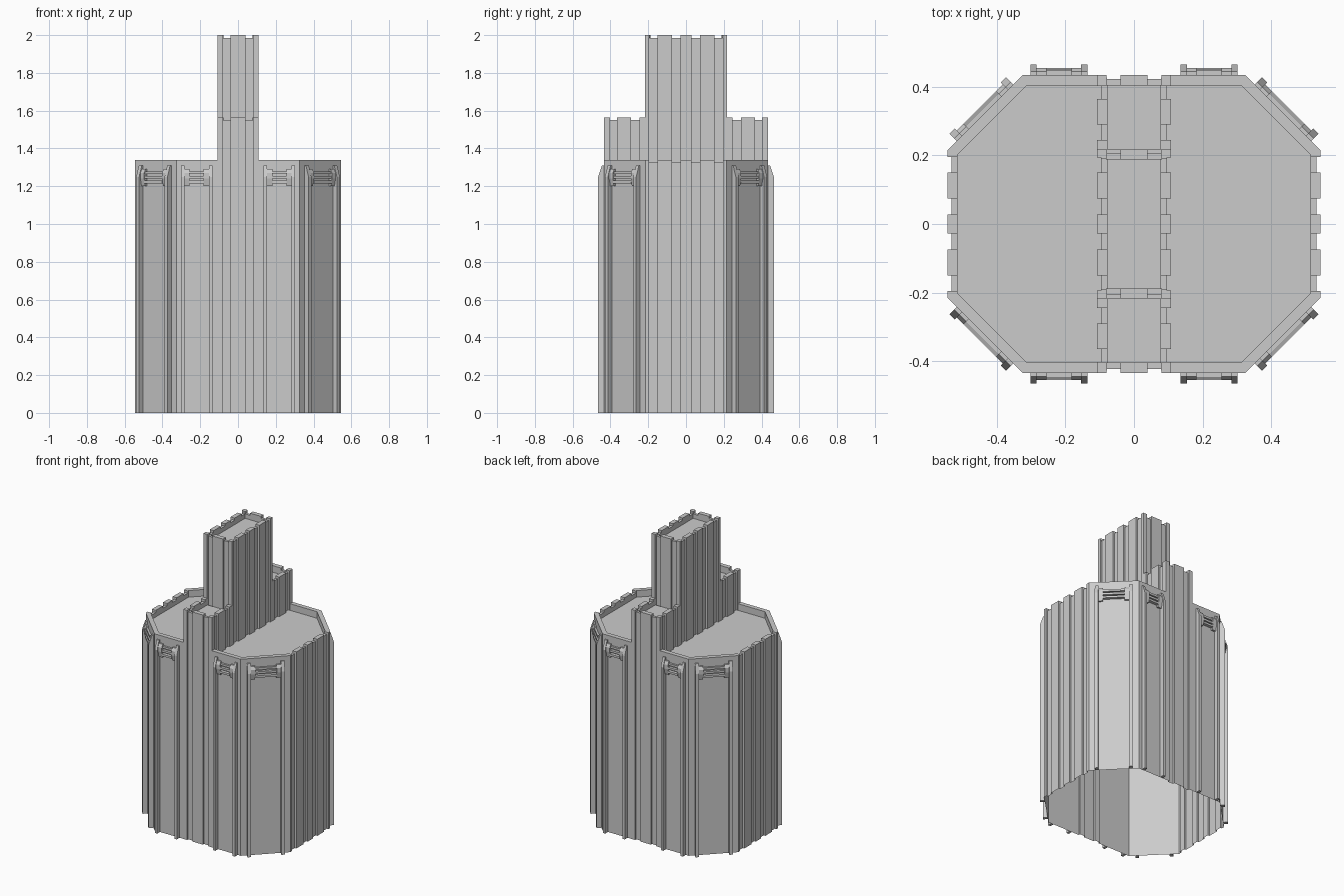
import bpy, bmesh
from math import pi, atan2, sqrt
from mathutils import Vector, Matrix

if "Cube" in bpy.data.objects:
    bpy.data.objects.remove(bpy.data.objects["Cube"])

UP = Vector((0, 0, 1))
RECESS, DIP, THICK = 0.012, 0.015, 0.03   # flute depth, crenel drop, parapet width


def finish(name, bm):
    mesh = bpy.data.meshes.new(name)
    bm.to_mesh(mesh)
    bm.free()
    ob = bpy.data.objects.new(name, mesh)
    bpy.context.collection.objects.link(ob)
    return ob


def mirrored(length, *ribs):
    """Ribs given as distances from the edge middle, repeated on both halves."""
    h = length / 2
    out = set()
    for a, b in ribs:
        out.add((round(h + a, 4), round(h + b, 4)))
        out.add((round(h - b, 4), round(h - a, 4)))
    return sorted(out)


def fluted_block(name, pts, ribs, z0, top, roof):
    """Hollow block with ribbed walls, crenellated parapet and sunken roof.
    ribs[i]: rib spans on edge i, 'flat' for a plain wall, None for no wall."""
    bm = bmesh.new()
    pts = [Vector((x, y, 0)) for x, y in pts]
    n = len(pts)

    def quad(*vs):
        bm.faces.new([bm.verts.new(v) for v in vs])

    def strip(p, q, za, zb):
        quad(p + UP * za, q + UP * za, q + UP * zb, p + UP * zb)

    dirs = [(pts[(i + 1) % n] - pts[i]).normalized() for i in range(n)]
    outs = [Vector((d.y, -d.x, 0)) for d in dirs]
    thick = [0 if r is None else THICK for r in ribs]
    # inner parapet corners: intersection of the offset edges
    inner = []
    for i in range(n):
        h = i - 1
        c = dirs[h].dot(dirs[i])
        s = dirs[h].cross(dirs[i]).z
        u, v = -thick[h], -thick[i]
        inner.append(pts[i] + outs[h] * ((u - c * v) / s ** 2) + outs[i] * ((v - c * u) / s ** 2))
    for i in range(n):
        if ribs[i] is None:
            continue
        p, d, o = pts[i], dirs[i], outs[i]
        length = (pts[(i + 1) % n] - p).length
        spans = [(0, length)] if ribs[i] == 'flat' else ribs[i]
        cells, s = [], 0
        for a, b in spans:
            if a > s + 1e-4:
                cells.append((s, a, RECESS, top - DIP))
            cells.append((a, b, 0, top))
            s = b
        lo = (inner[i] - p).dot(d)
        hi = (inner[(i + 1) % n] - p).dot(d)

        def at(s, depth):
            return p + d * s - o * depth

        def inn(s):
            return at(min(max(s, lo), hi), THICK)

        for k, (a, b, dep, t) in enumerate(cells):
            strip(at(a, dep), at(b, dep), z0, t)
            quad(at(a, dep) + UP * t, at(b, dep) + UP * t, inn(b) + UP * t, inn(a) + UP * t)
            strip(inn(b), inn(a), roof, t)
            if k + 1 < len(cells):
                dep2, t2 = cells[k + 1][2:]
                strip(at(b, dep), at(b, dep2), z0, min(t, t2))
                e = (inn(b), at(b, 0)) if t2 > t else (at(b, 0), inn(b))
                strip(*e, min(t, t2), max(t, t2))
    quad(*[v + UP * roof for v in inner])
    return finish(name, bm)


def prism(bm, profile, x0, x1, m):
    """Extrude an (outward, z) profile sideways from x0 to x1."""
    rows = [[bm.verts.new(m @ Vector((x, -o, z))) for o, z in profile] for x in (x0, x1)]
    k = len(profile)
    faces = [bm.faces.new(rows[0]), bm.faces.new(rows[1])]
    for i in range(k):
        j = (i + 1) % k
        faces.append(bm.faces.new((rows[0][i], rows[0][j], rows[1][j], rows[1][i])))
    bmesh.ops.recalc_face_normals(bm, faces=faces)


def buttress_pair(name, x, y, nx, ny, half, w):
    """Two full-height pilasters with corbel legs and slats between them."""
    m = Matrix.Translation((x, y, 0)) @ Matrix.Rotation(atan2(ny, nx) + pi / 2, 4, 'Z')
    bm = bmesh.new()
    pilaster = [(0, 0), (0.03, 0), (0.03, 1.25), (0.01, 1.31), (0, 1.31)]
    leg = [(0, 1.20), (0.012, 1.20), (0.021, 1.24), (0.021, 1.27), (0.01, 1.29), (0, 1.29)]
    for s in (-1, 1):
        prism(bm, pilaster, s * half, s * (half - w), m)
        prism(bm, leg, s * (half - w), s * (half - w - 0.028), m)
    gap = half - w - 0.028
    for z, out in ((1.215, 0.021), (1.24, 0.017), (1.265, 0.013)):
        prism(bm, [(0, z), (out, z), (out, z + 0.014), (0, z + 0.014)], -gap, gap, m)
    finish(name, bm)


# Main octagonal body, open underneath
X, Y, cx, cy = 0.545, 0.435, 0.325, 0.215
front_ribs = mirrored(2 * cx, (-0.04, 0.04), (0.08, cx))
side_ribs = mirrored(2 * cy, (-0.028, 0.028), (0.075, 0.15), (0.195, cy))
fluted_block("main_body",
             [(-cx, -Y), (cx, -Y), (X, -cy), (X, cy), (cx, Y), (-cx, Y), (-X, cy), (-X, -cy)],
             [front_ribs, 'flat', side_ribs, 'flat'] * 2, 0, 1.34, 1.295)

# Central tower
T, TY = 0.108, 0.218
end_ribs = mirrored(2 * T, (-0.04, 0.04), (0.08, T))
tower_ribs = mirrored(2 * TY, (-0.028, 0.028), (0.075, 0.15), (0.195, TY))
fluted_block("central_tower", [(-T, -TY), (T, -TY), (T, TY), (-T, TY)],
             [end_ribs, tower_ribs] * 2, 1.295, 2.0, 1.955)

# Lower wings in front of and behind the tower
L = Y - TY
wing = [(0, 0.027), (0.072, 0.147), (0.185, L)]
wing_back = [(L - b, L - a) for a, b in reversed(wing)]
for name, s in (("back_wing", 1), ("front_wing", -1)):
    fluted_block(name, [(s * T, s * TY), (s * T, s * Y), (-s * T, s * Y), (-s * T, s * TY)],
                 [wing, end_ribs, wing_back, None], 1.295, 1.565, 1.52)

# Buttress pairs on front, back and the four corner walls
for sx, a in ((-1, "left"), (1, "right")):
    for sy, b in ((-1, "front"), (1, "back")):
        buttress_pair(f"{b}_{a}_buttress", sx * 0.219, sy * Y, 0, sy, 0.083, 0.018)
        buttress_pair(f"{b}_{a}_corner_buttress", sx * (X + cx) / 2, sy * (Y + cy) / 2,
                      sx, sy, 0.117, 0.022)
